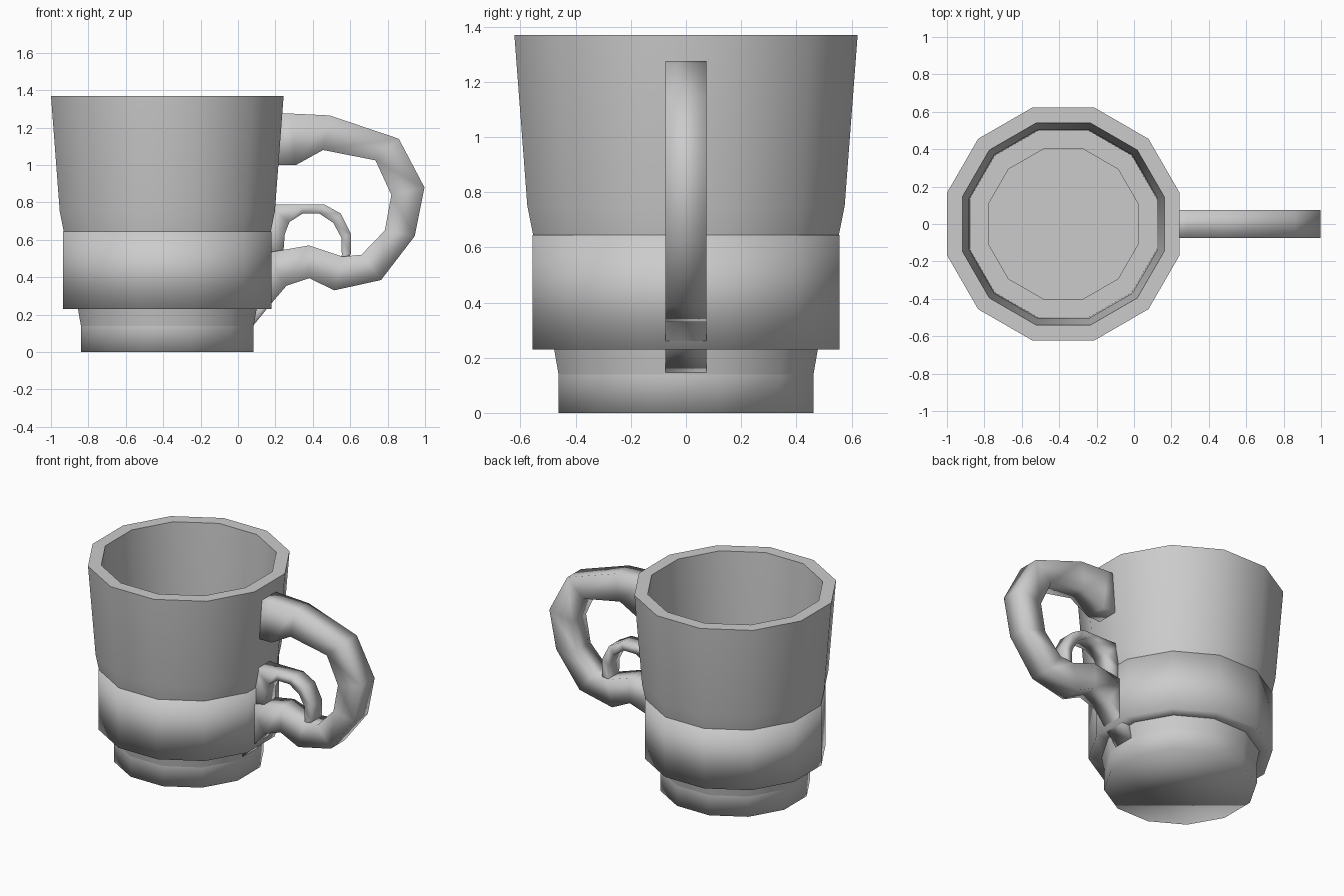
import bpy, bmesh, math

if "Cube" in bpy.data.objects:
    bpy.data.objects.remove(bpy.data.objects["Cube"])

CX = -0.378      # cup axis
SIDES = 12


def add_object(name, bm, sharp=None):
    bmesh.ops.recalc_face_normals(bm, faces=bm.faces)
    for f in bm.faces:
        f.smooth = True
    if sharp:
        for e in bm.edges:
            e.smooth = e.calc_face_angle(0) < math.radians(sharp)
    me = bpy.data.meshes.new(name)
    bm.to_mesh(me)
    bm.free()
    ob = bpy.data.objects.new(name, me)
    bpy.context.scene.collection.objects.link(ob)
    return ob


def lathe(name, profile, cap_first=False, cap_last=False, sharp=None):
    """Twelve-sided shell from (flat-to-centre distance, z) points."""
    bm = bmesh.new()
    rings = []
    for a, z in profile:
        r = a / math.cos(math.pi / SIDES)
        rings.append([bm.verts.new((CX + r * math.cos((k + 0.5) * math.tau / SIDES),
                                    r * math.sin((k + 0.5) * math.tau / SIDES), z))
                      for k in range(SIDES)])
    for lo, hi in zip(rings, rings[1:]):
        for k in range(SIDES):
            j = (k + 1) % SIDES
            bm.faces.new((lo[k], lo[j], hi[j], hi[k]))
    if cap_first:
        bm.faces.new(rings[0][::-1])
    if cap_last:
        bm.faces.new(rings[-1])
    return add_object(name, bm, sharp)


def bar(name, pairs, half):
    """Rectangular bar following (outer x, z, inner x, z) stations."""
    bm = bmesh.new()
    rings = [[bm.verts.new(p) for p in ((ox, -half, oz), (ox, half, oz),
                                        (ix, half, iz), (ix, -half, iz))]
             for ox, oz, ix, iz in pairs]
    for a, b in zip(rings, rings[1:]):
        for k in range(4):
            j = (k + 1) % 4
            bm.faces.new((a[k], a[j], b[j], b[k]))
    bm.faces.new(rings[0])
    bm.faces.new(rings[-1][::-1])
    return add_object(name, bm)


# Upper wall, rim, then inner wall, inner ledge and floor following the outside
lathe("cup_body", [(0.553, 0.64), (0.575, 0.75), (0.622, 1.37), (0.54, 1.37),
                   (0.505, 0.70), (0.50, 0.27), (0.40, 0.27), (0.40, 0.10)],
      cap_last=True, sharp=50)
# Thicker lower band with an undercut step
lathe("lower_band", [(0.47, 0.23), (0.557, 0.23), (0.557, 0.645), (0.54, 0.645)])
# Narrow foot that closes the bottom, and the neck above it
lathe("foot", [(0.462, 0.0), (0.462, 0.14)], cap_first=True)
lathe("foot_neck", [(0.462, 0.14), (0.478, 0.232)])

# Large handle, its lower end running into the foot
bar("handle", [(0.19, 1.275, 0.19, 1.0), (0.28, 1.275, 0.31, 1.0),
               (0.49, 1.265, 0.455, 1.08), (0.86, 1.14, 0.735, 1.025),
               (0.997, 0.88, 0.82, 0.84), (0.945, 0.62, 0.785, 0.65),
               (0.765, 0.385, 0.66, 0.52), (0.515, 0.33, 0.56, 0.51),
               (0.38, 0.395, 0.38, 0.57), (0.26, 0.355, 0.15, 0.53),
               (0.17, 0.25, 0.14, 0.26), (0.06, 0.115, 0.06, 0.24)], 0.075)

# Small finger loop inside the handle
bar("finger_loop", [(0.15, 0.50, 0.24, 0.50), (0.15, 0.62, 0.25, 0.63),
                    (0.16, 0.79, 0.275, 0.695), (0.34, 0.79, 0.345, 0.74),
                    (0.46, 0.79, 0.435, 0.74), (0.55, 0.74, 0.51, 0.69),
                    (0.605, 0.63, 0.553, 0.61), (0.605, 0.53, 0.555, 0.52),
                    (0.575, 0.46, 0.535, 0.46)], 0.06)
